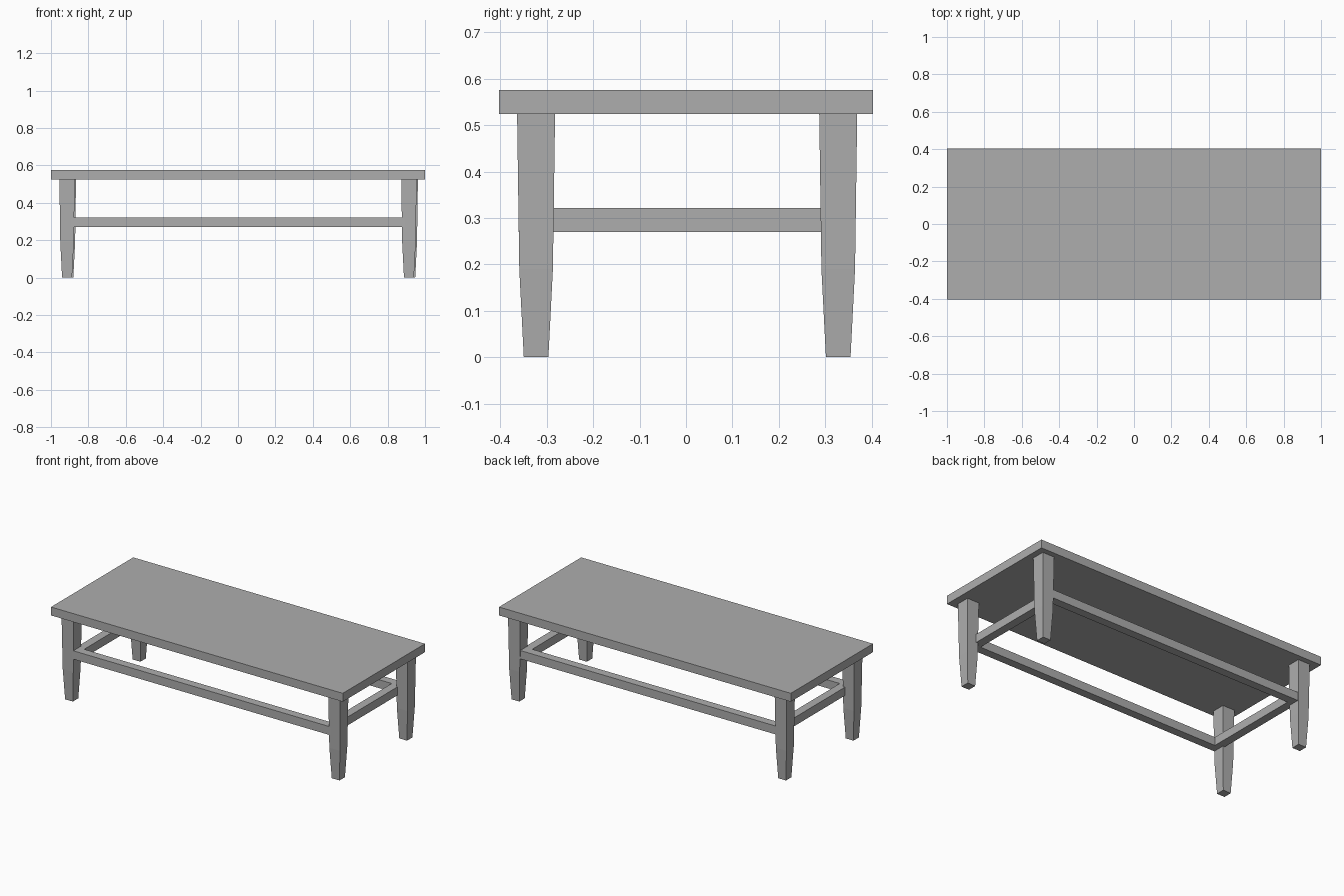
import bpy
import bmesh
from mathutils import Matrix

cube = bpy.data.objects.get("Cube")
if cube:
    bpy.data.objects.remove(cube, do_unlink=True)

grey = bpy.data.materials.new("plain_grey")
grey.use_nodes = True
colour = (0.42, 0.42, 0.42, 1)
grey.diffuse_color = colour
grey.node_tree.nodes["Principled BSDF"].inputs["Base Color"].default_value = colour


def finish(name, bm):
    bmesh.ops.recalc_face_normals(bm, faces=bm.faces)
    mesh = bpy.data.meshes.new(name)
    bm.to_mesh(mesh)
    bm.free()
    mesh.materials.append(grey)
    obj = bpy.data.objects.new(name, mesh)
    bpy.context.collection.objects.link(obj)
    return obj


def box(name, centre, size):
    bm = bmesh.new()
    matrix = Matrix.Translation(centre) @ Matrix.Diagonal((*size, 1))
    bmesh.ops.create_cube(bm, size=1, matrix=matrix)
    return finish(name, bm)


def leg(name, x, y, profile):
    """Square leg lofted through (height, half width) pairs."""
    bm = bmesh.new()
    rings = []
    for z, h in profile:
        corners = ((-h, -h), (h, -h), (h, h), (-h, h))
        rings.append([bm.verts.new((x + dx, y + dy, z)) for dx, dy in corners])
    for low, high in zip(rings, rings[1:]):
        for i in range(4):
            j = (i + 1) % 4
            bm.faces.new((low[i], low[j], high[j], high[i]))
    bm.faces.new(rings[0][::-1])
    bm.faces.new(rings[-1])
    return finish(name, bm)


# Table top
box("table_top", (0, 0, 0.55), (2, 0.805, 0.052))

# Tapered legs, the back pair set very slightly towards the left
LEG_PROFILE = [(0, 0.0265), (0.19, 0.0362), (0.53, 0.041)]
for side, sx in (("left", 1), ("right", -1)):
    leg("front_leg_" + side, sx * 0.914, -0.323, LEG_PROFILE)
    leg("back_leg_" + side, sx * 0.914 + 0.007, 0.328, LEG_PROFILE)

# Stretcher frame: long rails front and back, short rails between them
RAIL = 0.052
RAIL_Z = 0.296
for name, s in (("front_rail", -1), ("back_rail", 1)):
    box(name, (0, s * 0.335, RAIL_Z), (1.78, RAIL, RAIL))
for name, s in (("left_rail", 1), ("right_rail", -1)):
    box(name, (s * 0.864, 0, RAIL_Z), (RAIL, 0.62, RAIL))
